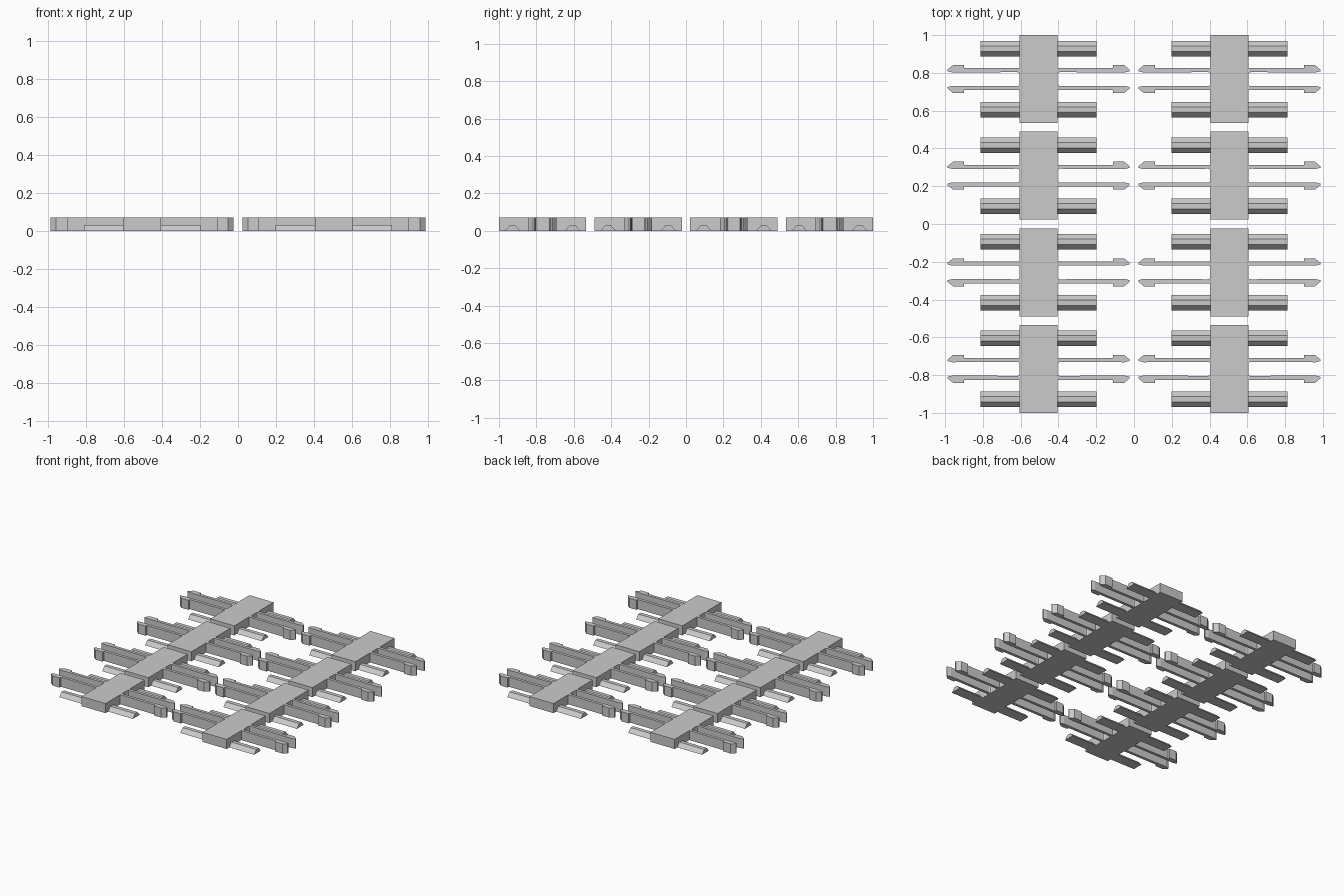
import bpy, bmesh
from mathutils import Vector

if "Cube" in bpy.data.objects:
    bpy.data.objects.remove(bpy.data.objects["Cube"])

H = 0.072              # overall height
grey = bpy.data.materials.new("plain grey")
grey.diffuse_color = (0.6, 0.6, 0.6, 1)
grey.use_nodes = True
grey.node_tree.nodes["Principled BSDF"].inputs["Base Color"].default_value = grey.diffuse_color


def prism_mesh(name, outlines, direction):
    """Closed mesh with every outline extruded along direction."""
    bm = bmesh.new()
    for pts in outlines:
        face = bm.faces.new([bm.verts.new(p) for p in pts])
        new = bmesh.ops.extrude_face_region(bm, geom=[face])["geom"]
        verts = [g for g in new if isinstance(g, bmesh.types.BMVert)]
        bmesh.ops.translate(bm, verts=verts, vec=Vector(direction))
    bmesh.ops.recalc_face_normals(bm, faces=bm.faces[:])
    me = bpy.data.meshes.new(name)
    bm.to_mesh(me)
    bm.free()
    me.materials.append(grey)
    return me


# Rectangular centre body
body = prism_mesh("body", [[(-.1, -.233, 0), (.1, -.233, 0),
                            (.1, .233, 0), (-.1, .233, 0)]], (0, 0, H))

# Spring arms: slender bar with root fillet and pointed hook, four per body
arm = [(.1, .028), (.104, .034), (.112, .037), (.455, .035), (.482, .042),
       (.482, .05), (.453, .074), (.394, .074), (.394, .058), (.1, .058)]
arms = prism_mesh("spring_arms", [[(sx * x, sy * y, 0) for x, y in arm]
                                  for sx in (-1, 1) for sy in (-1, 1)], (0, 0, H))

# Low trapezoid rails on both sides of the body
rail = [(-.041, 0), (.041, 0), (.0145, .03), (-.0145, .03)]
rails = prism_mesh("side_rails", [[(x, oy + y, 0 + z) for y, z in rail]
                                  for oy in (-.161, .161) for x in (-.307, .1)],
                   (.207, 0, 0))

# Two columns of four identical clips
for cx in (-.505, .505):
    for row in range(4):
        cy = -.767 + row * .5113
        for me in (body, arms, rails):
            ob = bpy.data.objects.new(me.name, me)
            ob.location = (cx, cy, 0)
            bpy.context.collection.objects.link(ob)
